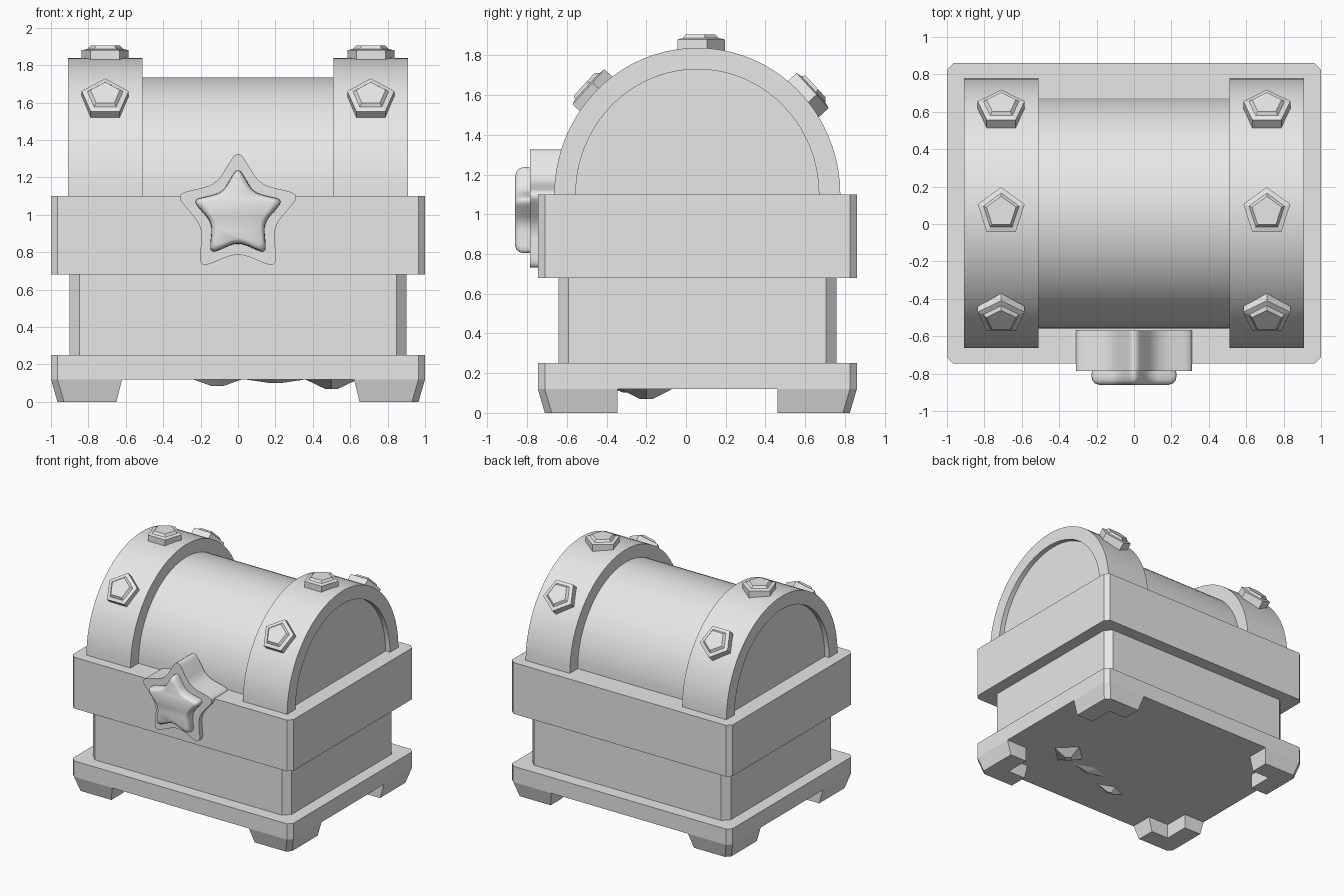
import bpy, bmesh
from math import sin, cos, pi, radians
from mathutils import Vector, Matrix

if "Cube" in bpy.data.objects:
    bpy.data.objects.remove(bpy.data.objects["Cube"], do_unlink=True)

grey = bpy.data.materials.new("plain_grey")
grey.use_nodes = True
COLOUR = (0.8, 0.8, 0.8, 1)
grey.diffuse_color = COLOUR
grey.node_tree.nodes["Principled BSDF"].inputs["Base Color"].default_value = COLOUR

CY = 0.057        # depth of the chest's middle
SPRING = 1.10     # height where the lid starts


def loft(name, loops, smooth=False):
    """Skin a stack of equal loops and cap both ends."""
    bm = bmesh.new()
    rings = [[bm.verts.new(p) for p in loop] for loop in loops]
    n = len(rings[0])
    for a, b in zip(rings, rings[1:]):
        for i in range(n):
            j = (i + 1) % n
            bm.faces.new((a[i], a[j], b[j], b[i]))
    bm.faces.new(rings[0][::-1])
    bm.faces.new(rings[-1])
    bmesh.ops.recalc_face_normals(bm, faces=bm.faces)
    mesh = bpy.data.meshes.new(name)
    bm.to_mesh(mesh)
    bm.free()
    mesh.materials.append(grey)
    ob = bpy.data.objects.new(name, mesh)
    bpy.context.collection.objects.link(ob)
    if smooth:
        bpy.ops.object.select_all(action="DESELECT")
        ob.select_set(True)
        bpy.context.view_layer.objects.active = ob
        bpy.ops.object.shade_smooth_by_angle(angle=radians(35))
    return ob


def slab(name, hx, hy, z0, z1, c):
    """Box with chamfered upright corners."""
    quarter = [(hx, hy - c), (hx - c, hy)]
    pts = quarter + [(-x, y) for x, y in quarter[::-1]]
    pts += [(-x, -y) for x, y in pts]
    return loft(name, [[(x, CY + y, z) for x, y in pts] for z in (z0, z1)])


def arc(ry, rz, steps=40):
    return [(CY + ry * cos(pi * i / steps), SPRING + rz * sin(pi * i / steps))
            for i in range(steps + 1)]


def along_x(name, outline, x0, x1):
    return loft(name, [[(x, y, z) for y, z in outline] for x in (x0, x1)], True)


# Chest box
slab("base_plate", 1.0, 0.803, 0.12, 0.25, 0.035)
slab("chest_body", 0.9, 0.7, 0.25, 0.68, 0.052)
slab("chest_rim", 1.0, 0.803, 0.68, SPRING, 0.035)

# L-shaped corner feet, narrowing downwards
for sx, side in ((1, "left"), (-1, "right")):
    for sy, end in ((1, "back"), (-1, "front")):
        def foot_loop(z, inset, arm):
            c, t = inset + 0.035, 0.19
            pts = [(c, inset), (arm, inset), (arm, t), (t, t),
                   (t, 0.4), (inset, 0.4), (inset, c)]
            return [(sx * (1 - a), CY + sy * (0.803 - b), z) for a, b in pts]
        loft(f"{end}_{side}_foot", [foot_loop(0, 0.035, 0.35), foot_loop(0.12, 0, 0.38)])

# Lid barrel and the two arched bands
along_x("lid_barrel", arc(0.617, 0.635), -0.87, 0.87)
for s, side in ((1, "left"), (-1, "right")):
    along_x(f"{side}_band", arc(0.72, 0.738) + arc(0.612, 0.63)[::-1], s * 0.51, s * 0.91)

# Pentagonal studs over each band
for s, side in ((1, "left"), (-1, "right")):
    for deg, spot in ((47.5, "front"), (0, "top"), (-47.5, "back")):
        place = (Matrix.Translation((s * 0.71, CY + 0.008, SPRING + 0.015))
                 @ Matrix.Rotation(radians(deg), 4, "X"))
        loops = [[place @ Vector((r * sin(k * 2 * pi / 5), r * cos(k * 2 * pi / 5), h))
                  for k in range(5)]
                 for r, h in ((0.132, 0.69), (0.132, 0.765), (0.1, 0.772), (0.083, 0.79))]
        loft(f"{side}_{spot}_stud", loops)


# Star clasp
def star(tip, notch, y, round_off, scale=1.0):
    corners = [Vector((r * sin(k * pi / 5), 0, r * cos(k * pi / 5)))
               for k, r in enumerate([tip, notch] * 5)]
    out = []
    for k, p in enumerate(corners):
        a = p.lerp(corners[k - 1], round_off)
        b = p.lerp(corners[(k + 1) % 10], round_off)
        for i in range(6):
            t = i / 5
            q = a.lerp(p, t).lerp(p.lerp(b, t), t) * scale
            out.append((q.x, y, 1.0 + q.z))
    return out


loft("clasp_plate", [star(0.355, 0.2, y, 0.3) for y in (-0.57, -0.785)], True)
loft("clasp_star", [star(0.26, 0.145, y, 0.3, s) for y, s in
                    ((-0.77, 0.98), (-0.81, 1), (-0.835, 0.98), (-0.852, 0.92),
                     (-0.86, 0.82))], True)

# Small shards poking out under the base
for i, (x, y, depth, rx, ry) in enumerate(((0.5, -0.2, 0.05, 0.14, 0.13),
                                           (0.2, -0.3, 0.018, 0.16, 0.06),
                                           (-0.11, -0.42, 0.035, 0.13, 0.05))):
    loft(f"under_shard_{i + 1}",
         [[(x + k * rx * cos(a * pi / 2), y + k * ry * sin(a * pi / 2), z) for a in range(4)]
          for z, k in ((0.13, 1), (0.12, 1), (0.12 - depth, 0.25))])
